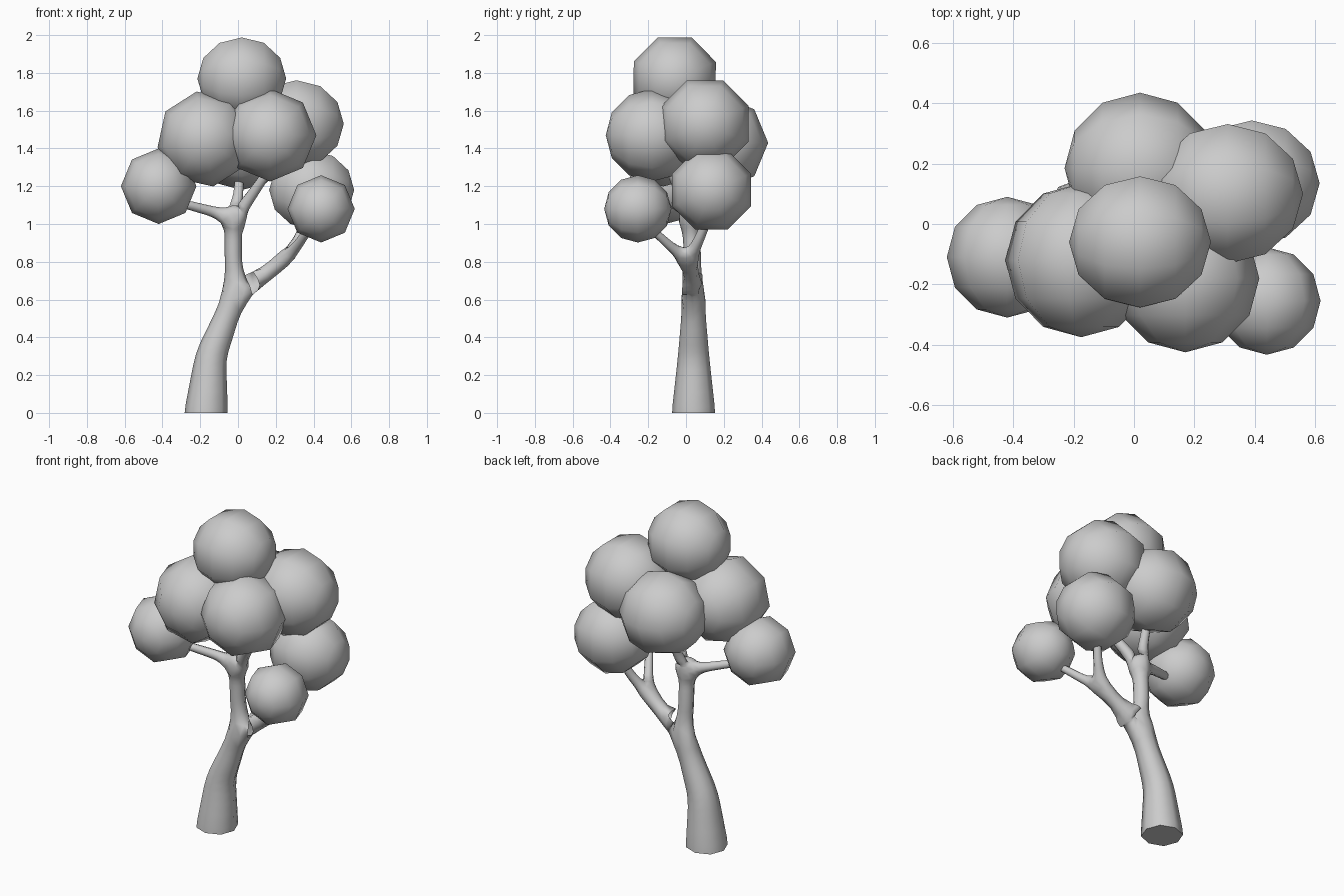
import bpy
import bmesh
from math import radians
from mathutils import Matrix, Vector

cube = bpy.data.objects.get("Cube")
if cube:
    bpy.data.objects.remove(cube, do_unlink=True)

grey = bpy.data.materials.new("plain_grey")
grey.use_nodes = True
grey.diffuse_color = (0.6, 0.6, 0.6, 1)
grey.node_tree.nodes["Principled BSDF"].inputs["Base Color"].default_value = grey.diffuse_color


def add_mesh(name, mesh):
    """Link a smooth-shaded grey mesh to the scene."""
    mesh.materials.clear()
    mesh.materials.append(grey)
    mesh.shade_smooth()
    obj = bpy.data.objects.new(name, mesh)
    bpy.context.collection.objects.link(obj)
    return obj


# Leaf clumps: eight-sided spheres whose poles lie along x or y
def clump(name, centre, radius, axis, roll=0):
    bm = bmesh.new()
    bmesh.ops.create_uvsphere(bm, u_segments=8, v_segments=6, radius=radius)
    turn = Matrix.Rotation(radians(90), 4, 'Y' if axis == 'X' else 'X')
    bm.transform(Matrix.Translation(centre) @ turn @ Matrix.Rotation(radians(roll), 4, 'Z'))
    mesh = bpy.data.meshes.new(name)
    bm.to_mesh(mesh)
    bm.free()
    add_mesh(name, mesh)


clump("crown_clump", (0.02, -0.06, 1.77), 0.235, 'X', 22)
clump("left_middle_clump", (-0.175, -0.12, 1.45), 0.255, 'Y', 10)
clump("front_middle_clump", (0.17, -0.18, 1.47), 0.245, 'Y')
clump("right_middle_clump", (0.31, 0.1, 1.53), 0.25, 'X', 22.5)
clump("back_clump", (0.02, 0.185, 1.43), 0.25, 'X')
clump("right_low_clump", (0.39, 0.135, 1.18), 0.225, 'X', 22.5)
clump("front_low_clump", (0.44, -0.255, 1.08), 0.178, 'Y')
clump("left_low_clump", (-0.42, -0.11, 1.2), 0.2, 'Y')

# Trunk and branches: a skinned skeleton of (x, y, z, radius) chains
points, edges, sizes = [], [], []


def chain(start, *nodes):
    prev = start
    for x, y, z, r in nodes:
        points.append((x, y, z))
        sizes.append(r)
        if prev is not None:
            edges.append((prev, len(points) - 1))
        prev = len(points) - 1
    return prev


fork = chain(None, (-0.18, 0.04, -0.15, 0.145), (-0.165, 0.04, 0.05, 0.12),
             (-0.145, 0.04, 0.3, 0.09), (-0.08, 0.04, 0.46, 0.075), (-0.02, 0.04, 0.62, 0.06))
top = chain(fork, (-0.025, 0.035, 0.8, 0.048), (-0.025, 0.03, 0.92, 0.048), (-0.025, 0.02, 1.02, 0.048))
chain(top, (-0.13, 0.0, 1.065, 0.03), (-0.3, -0.07, 1.11, 0.024))
chain(top, (0.0, 0.08, 1.14, 0.03), (0.01, 0.13, 1.27, 0.026))
chain(top, (0.05, -0.01, 1.12, 0.034), (0.16, -0.08, 1.28, 0.026))
side = chain(fork, (0.11, 0.03, 0.71, 0.048), (0.25, 0.015, 0.81, 0.04))
chain(side, (0.32, 0.07, 0.92, 0.028), (0.37, 0.12, 1.04, 0.024))
chain(side, (0.31, -0.08, 0.88, 0.028), (0.38, -0.19, 0.98, 0.022))

skeleton = bpy.data.meshes.new("tree_skeleton")
skeleton.from_pydata(points, edges, [])
helper = bpy.data.objects.new("tree_skeleton", skeleton)
bpy.context.collection.objects.link(helper)
helper.modifiers.new("skin", 'SKIN')
if not skeleton.skin_vertices:
    bpy.context.view_layer.objects.active = helper
    bpy.ops.mesh.customdata_skin_add()
for i, (vert, r) in enumerate(zip(skeleton.skin_vertices[0].data, sizes)):
    vert.radius = (r, r)
    vert.use_root = i == 0
helper.modifiers.new("round", 'SUBSURF').levels = 1
bpy.context.view_layer.update()
depsgraph = bpy.context.evaluated_depsgraph_get()
trunk = bpy.data.meshes.new_from_object(helper.evaluated_get(depsgraph))
bpy.data.objects.remove(helper, do_unlink=True)

# Cut the trunk flat at ground level and cap it
bm = bmesh.new()
bm.from_mesh(trunk)
cut = bmesh.ops.bisect_plane(bm, geom=bm.verts[:] + bm.edges[:] + bm.faces[:],
                             plane_co=(0, 0, 0), plane_no=(0, 0, 1), clear_inner=True)
rim = [e for e in cut["geom_cut"] if isinstance(e, bmesh.types.BMEdge)]
cap = bmesh.ops.contextual_create(bm, geom=rim)["faces"]
bmesh.ops.recalc_face_normals(bm, faces=bm.faces[:])
bmesh.ops.split_edges(bm, edges=rim)
bm.to_mesh(trunk)
bm.free()
add_mesh("trunk_and_branches", trunk)
